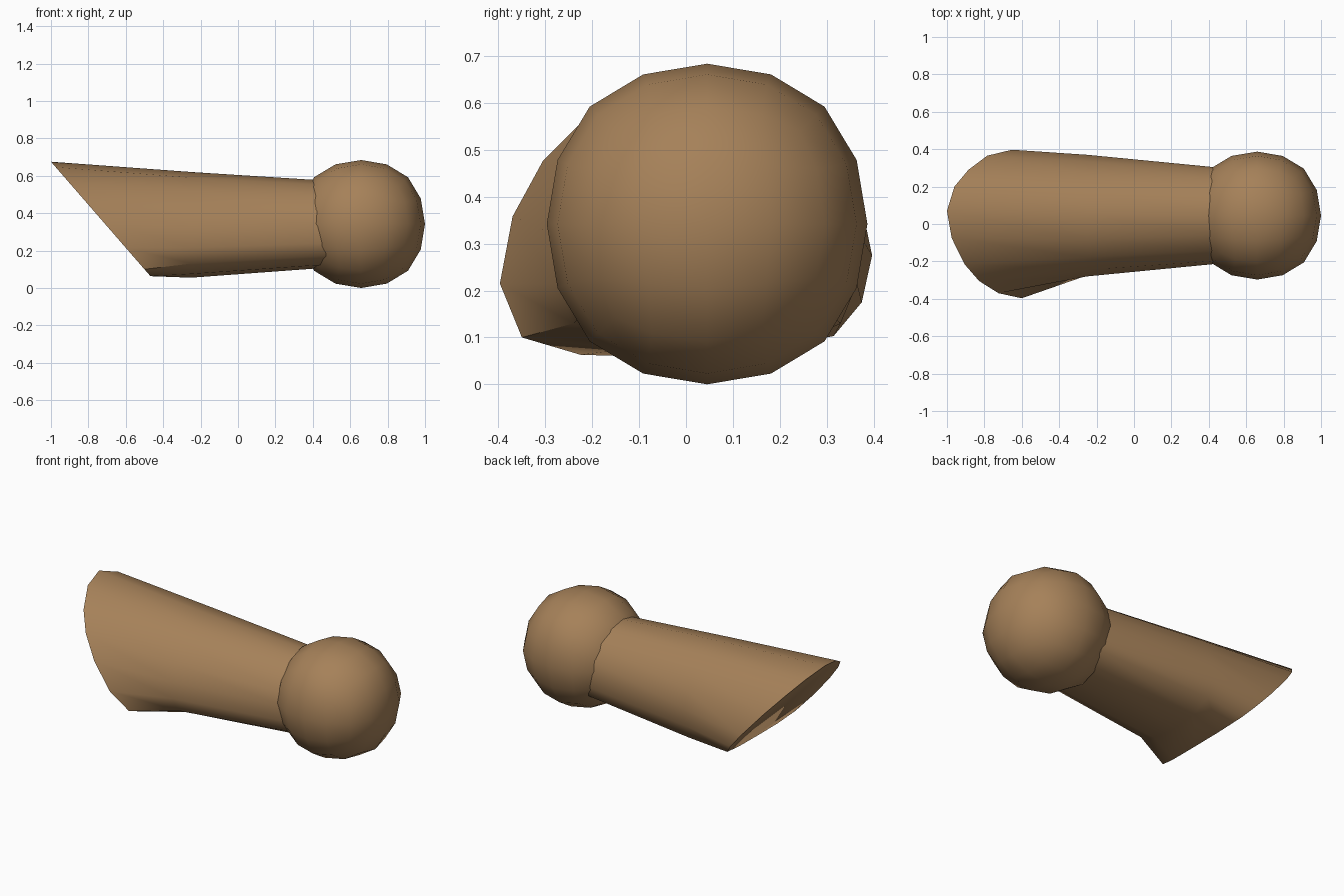
import bpy, bmesh

if "Cube" in bpy.data.objects:
    bpy.data.objects.remove(bpy.data.objects["Cube"])

mat = bpy.data.materials.new("brown")
mat.diffuse_color = (0.38, 0.22, 0.10, 1)
mat.use_nodes = True
mat.node_tree.nodes["Principled BSDF"].inputs["Base Color"].default_value = mat.diffuse_color
CY = 0.045  # centre line of the model in y


def ring(x, half):
    """Closed 16-point section from a (y, z) half profile, top to bottom."""
    right = [(x, CY + y, z) for y, z in half]
    left = [(x, CY - y, z) for y, z in half[-2:0:-1]]
    return right + left


def slanted(pts):
    """Place (y, z) points on the sloping cut plane."""
    return [(-1 + (0.675 - z) * 0.869, y, z) for y, z in pts]


# Tapered limb: end buried in the ball, middle section, slanted cut
inner = ring(0.47, [(0, .574), (.10, .549), (.185, .49), (.24, .41), (.255, .33),
                    (.25, .24), (.235, .175), (.15, .125), (0, .108)])
middle = ring(-0.25, [(0, .62), (.13, .59), (.222, .52), (.29, .42), (.325, .32),
                      (.32, .215), (.285, .13), (.17, .075), (0, .055)])
cut = slanted([(.07, .675), (.20, .629), (.29, .543), (.365, .428), (.397, .275),
               (.375, .175), (.315, .103), (.15, .070), (-.04, .063),
               (-.225, .063), (-.35, .10), (-.397, .215), (-.37, .358),
               (-.305, .477), (-.215, .567), (-.075, .646)])

bm = bmesh.new()
rings = [[bm.verts.new(p) for p in r] for r in (inner, middle, cut)]
for a, b in zip(rings, rings[1:]):
    for i in range(16):
        j = (i + 1) % 16
        bm.faces.new((a[i], a[j], b[j], b[i]))
bm.faces.new(rings[0])
bm.faces.new(rings[-1])
bmesh.ops.recalc_face_normals(bm, faces=bm.faces)
mesh = bpy.data.meshes.new("tapered_limb")
bm.to_mesh(mesh)
bm.free()
limb = bpy.data.objects.new("tapered_limb", mesh)
bpy.context.collection.objects.link(limb)
mesh.materials.append(mat)
bpy.ops.object.select_all(action='DESELECT')
limb.select_set(True)
bpy.context.view_layer.objects.active = limb
bpy.ops.object.shade_smooth_by_angle(angle=0.9)

# Ball end: subdivided cube rounded into a ball
bpy.ops.mesh.primitive_cube_add(size=0.7786, location=(0.658, CY, 0.342))
ball = bpy.context.object
ball.name = "ball_end"
ball.data.materials.append(mat)
sub = ball.modifiers.new("round", 'SUBSURF')
sub.levels = sub.render_levels = 2
sub.use_limit_surface = False
bpy.ops.object.shade_smooth()
